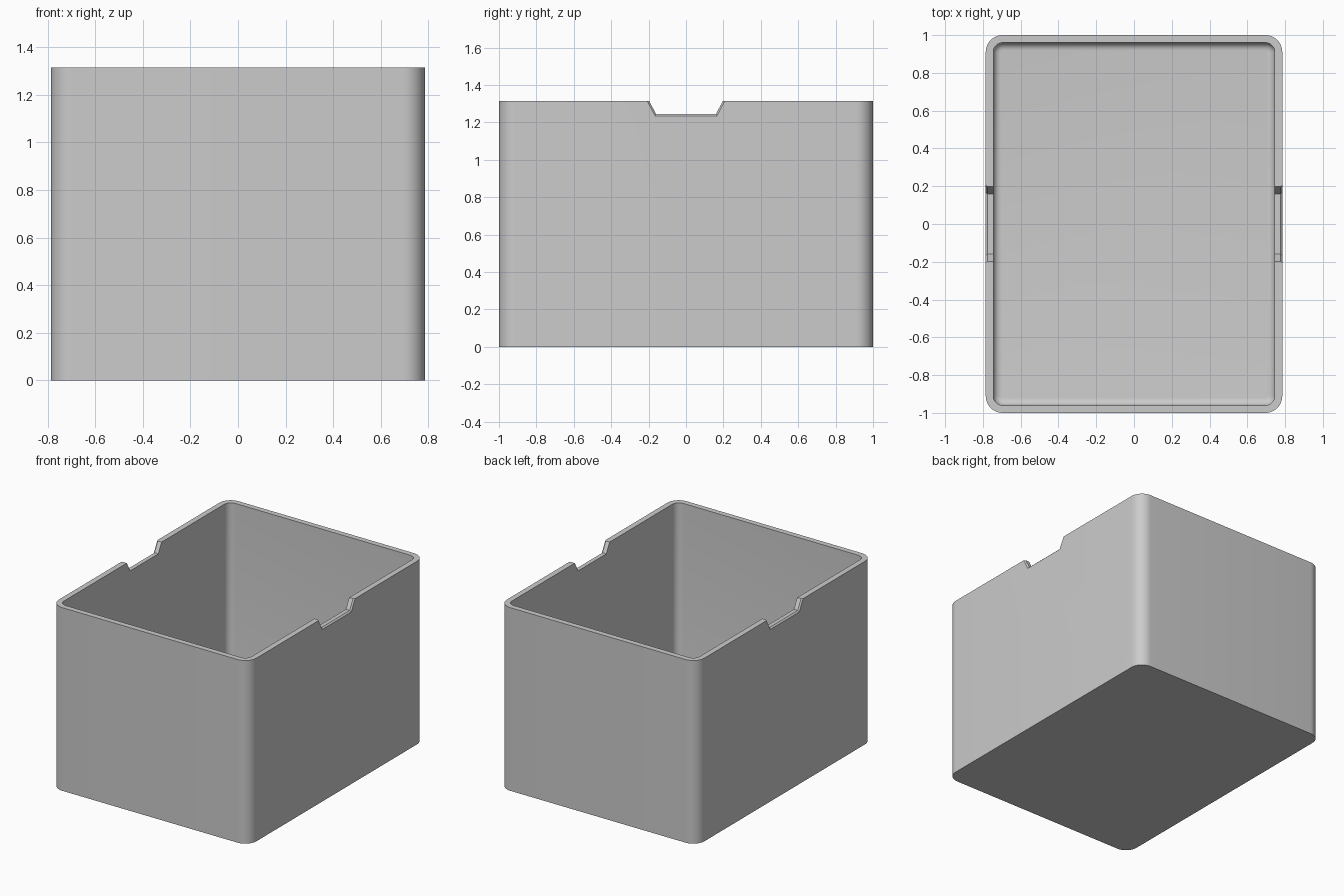
import bpy
import bmesh
from math import cos, sin, pi

if "Cube" in bpy.data.objects:
    bpy.data.objects.remove(bpy.data.objects["Cube"], do_unlink=True)

HALF_X, HALF_Y, HEIGHT = 0.785, 1.0, 1.315
WALL, RADIUS, FILLET = 0.04, 0.09, 0.04
SEGMENTS = 12

grey = bpy.data.materials.new("plain grey")
grey.use_nodes = True
colour = (0.6, 0.6, 0.6, 1)
grey.diffuse_color = colour
grey.node_tree.nodes["Principled BSDF"].inputs["Base Color"].default_value = colour


def loft(name, rings):
    """Skin a stack of matching rings and cap both ends."""
    bm = bmesh.new()
    loops = [[bm.verts.new(p) for p in ring] for ring in rings]
    for a, b in zip(loops, loops[1:]):
        for i in range(len(a)):
            j = (i + 1) % len(a)
            bm.faces.new((a[i], a[j], b[j], b[i]))
    bm.faces.new(loops[0])
    bm.faces.new(loops[-1])
    bmesh.ops.recalc_face_normals(bm, faces=bm.faces)
    mesh = bpy.data.meshes.new(name)
    bm.to_mesh(mesh)
    bm.free()
    mesh.materials.append(grey)
    obj = bpy.data.objects.new(name, mesh)
    bpy.context.collection.objects.link(obj)
    return obj


def rounded_ring(inset, z):
    """Rounded rectangle, inset from the outer wall."""
    r = RADIUS - inset
    ring = []
    for q, (sx, sy) in enumerate([(1, 1), (-1, 1), (-1, -1), (1, -1)]):
        for k in range(SEGMENTS + 1):
            a = (q + k / SEGMENTS) * pi / 2
            ring.append((sx * (HALF_X - RADIUS) + r * cos(a),
                         sy * (HALF_Y - RADIUS) + r * sin(a), z))
    return ring


# Open box: outer wall, rim, inner wall and filleted floor
rings = [rounded_ring(0, 0), rounded_ring(0, HEIGHT), rounded_ring(WALL, HEIGHT)]
for k in range(7):
    a = k / 6 * pi / 2
    rings.append(rounded_ring(WALL + FILLET * (1 - cos(a)),
                              WALL + FILLET * (1 - sin(a))))
box = loft("storage_box", rings)


def notch_ring(x, grow):
    """Trapezoid outline of the finger notch, grown outward by the chamfer."""
    low, high = 1.245 - grow, HEIGHT + 0.08
    bottom, top = 0.16 + grow / 2, 0.24 + grow
    return [(x, -bottom, low), (x, bottom, low), (x, top, high), (x, -top, high)]


# Finger notches in both side walls, chamfered on the outside
for side, sign in (("left", 1), ("right", -1)):
    cutter = loft(side + "_notch_cutter",
                  [notch_ring(sign * x, g) for x, g in
                   ((0.70, 0), (HALF_X - 0.01, 0), (HALF_X + 0.01, 0.02))])
    cutter.hide_render = True
    cutter.hide_set(True)
    cut = box.modifiers.new(side + "_notch", 'BOOLEAN')
    cut.operation = 'DIFFERENCE'
    cut.solver = 'EXACT'
    cut.object = cutter

# Apply the cuts, then smooth the rounded corners
bpy.ops.object.select_all(action='DESELECT')
bpy.context.view_layer.objects.active = box
box.select_set(True)
for modifier in list(box.modifiers):
    bpy.ops.object.modifier_apply(modifier=modifier.name)
for cutter in [o for o in bpy.data.objects if o.name.endswith("_notch_cutter")]:
    bpy.data.objects.remove(cutter, do_unlink=True)
bpy.ops.object.shade_smooth_by_angle(angle=pi / 6)
